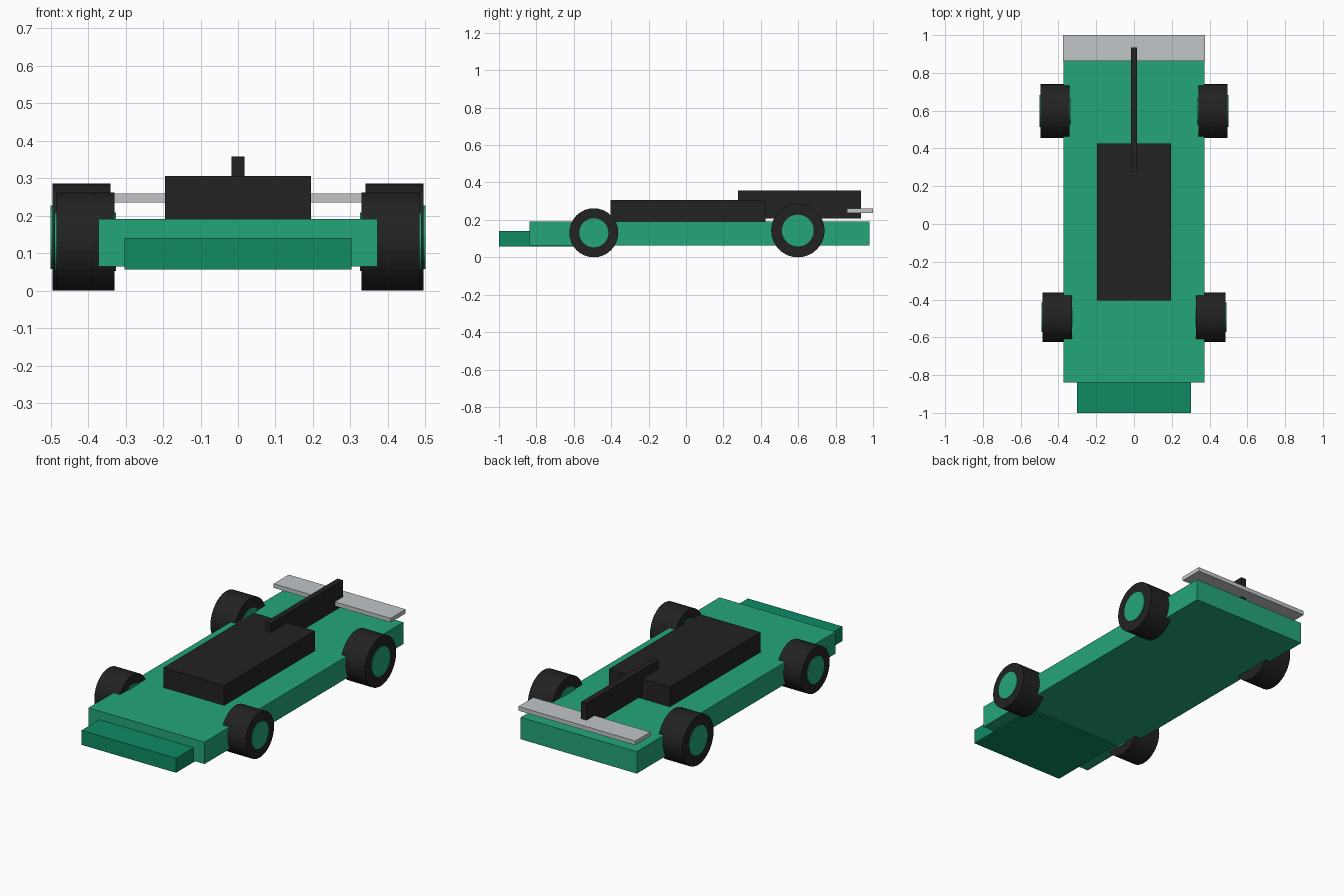
import bpy
import math

cube = bpy.data.objects.get("Cube")
if cube:
    bpy.data.objects.remove(cube, do_unlink=True)


def material(name, rgb):
    """Flat material from 0-255 display values, stored as linear."""
    colour = [((c / 255 + 0.055) / 1.055) ** 2.4 for c in rgb] + [1]
    mat = bpy.data.materials.new(name)
    mat.use_nodes = True
    mat.diffuse_color = colour
    mat.node_tree.nodes["Principled BSDF"].inputs["Base Color"].default_value = colour
    return mat


green = material("green", (36, 166, 120))
dark_green = material("dark green", (14, 138, 100))
black = material("black", (34, 34, 34))
grey = material("light grey", (193, 197, 200))


def box(name, half_width, y, z, mat):
    """Box centred on x, spanning the y and z ranges."""
    bpy.ops.mesh.primitive_cube_add(size=1, location=(0, sum(y) / 2, sum(z) / 2))
    ob = bpy.context.object
    ob.name = name
    ob.scale = (2 * half_width, y[1] - y[0], z[1] - z[0])
    bpy.ops.object.transform_apply(location=False, rotation=False, scale=True)
    ob.data.materials.append(mat)


def disc(name, radius, width, location, mat):
    """Cylinder with its axle along x."""
    bpy.ops.mesh.primitive_cylinder_add(vertices=32, radius=radius, depth=width,
                                        location=location,
                                        rotation=(0, math.pi / 2, 0))
    ob = bpy.context.object
    ob.name = name
    ob.data.materials.append(mat)


# Body
box("chassis", 0.372, (-0.838, 0.982), (0.064, 0.191), green)
box("nose", 0.303, (-1.0, -0.52), (0.057, 0.141), dark_green)
box("cockpit", 0.195, (-0.405, 0.426), (0.18, 0.306), black)
box("fin", 0.017, (0.278, 0.935), (0.208, 0.358), black)
box("rear_wing", 0.375, (0.862, 1.0), (0.236, 0.26), grey)

# Wheels, with hubs standing slightly proud of the tyres
for axle, x, y, radius, hub in (("front", 0.407, -0.493, 0.131, 0.078),
                                ("rear", 0.418, 0.598, 0.143, 0.085)):
    for side, sign in (("left", 1), ("right", -1)):
        place = (sign * x, y, radius)
        disc(f"{axle}_{side}_tyre", radius, 0.155, place, black)
        disc(f"{axle}_{side}_hub", hub, 0.164, place, green)
